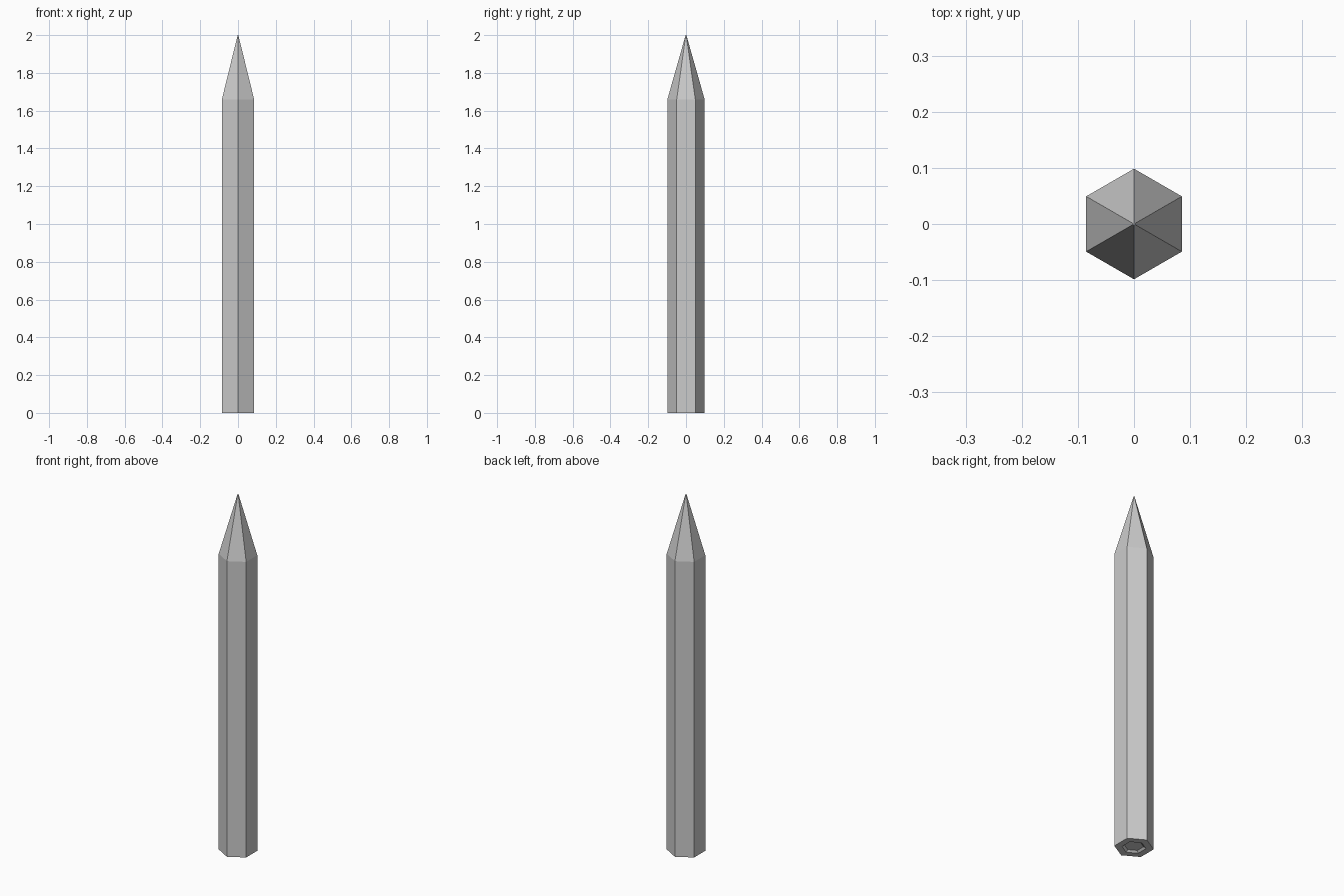
import bpy, bmesh
from math import sin, cos, pi

if "Cube" in bpy.data.objects:
    bpy.data.objects.remove(bpy.data.objects["Cube"])

SIDES = 6

# (radius, z) rings: recessed core end, bottom rim, shaft, sharpened tip
PROFILE = [(0.048, 0.01), (0.06, 0.0), (0.0985, 0.0), (0.0985, 1.66), (0.002, 2.0)]


def ring(bm, radius, z):
    # corners point along +y and -y
    return [bm.verts.new((radius * cos(pi / 2 + 2 * pi * i / SIDES),
                          radius * sin(pi / 2 + 2 * pi * i / SIDES), z))
            for i in range(SIDES)]


bm = bmesh.new()
rings = [ring(bm, r, z) for r, z in PROFILE]

# side walls between neighbouring rings
for a, b in zip(rings, rings[1:]):
    for i in range(SIDES):
        j = (i + 1) % SIDES
        bm.faces.new((a[i], a[j], b[j], b[i]))

# end caps
bm.faces.new(rings[0][::-1])
bm.faces.new(rings[-1])
bmesh.ops.recalc_face_normals(bm, faces=bm.faces[:])

mesh = bpy.data.meshes.new("pencil")
bm.to_mesh(mesh)
bm.free()
bpy.context.collection.objects.link(bpy.data.objects.new("pencil", mesh))
